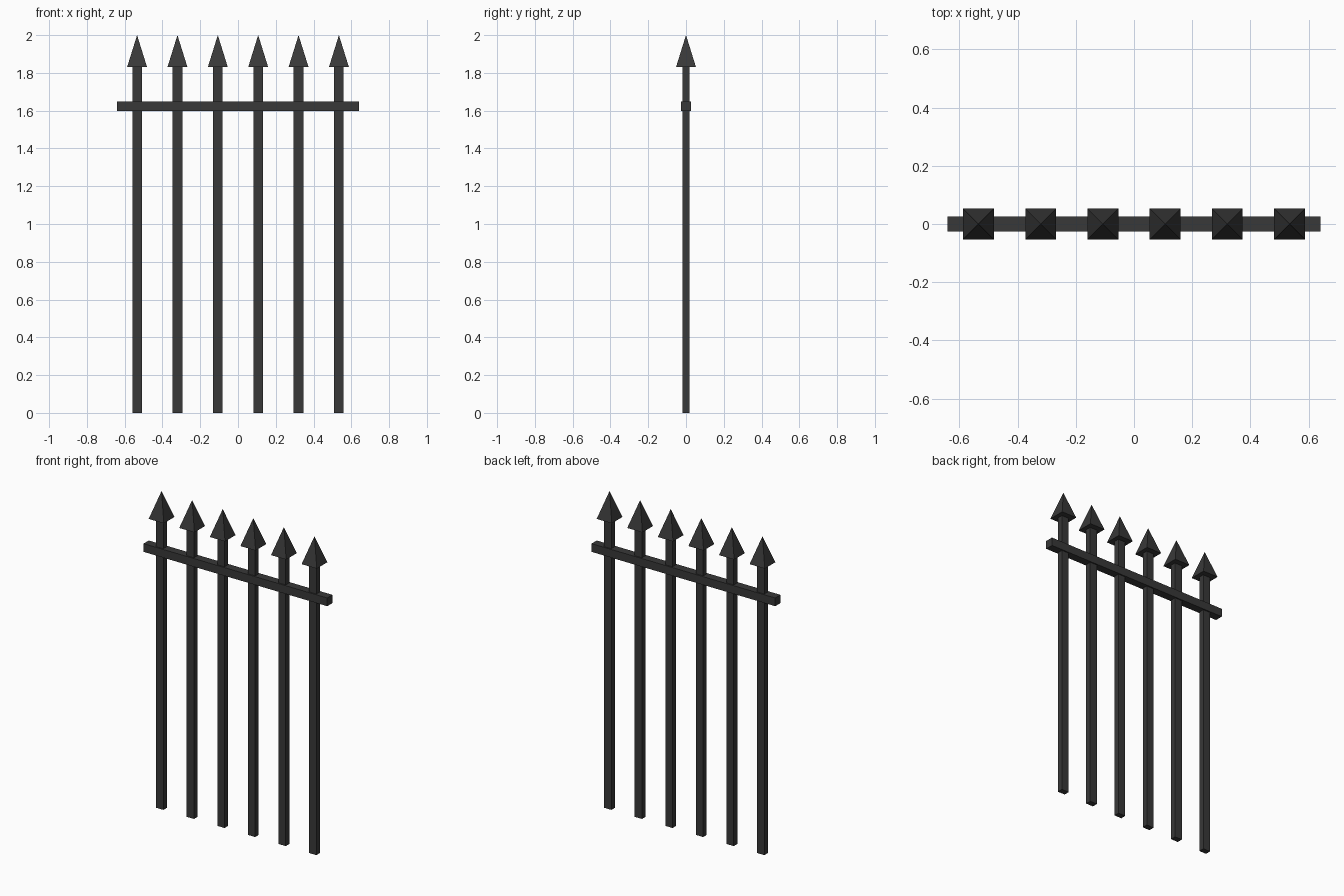
import bpy, bmesh, math
from mathutils import Matrix

if "Cube" in bpy.data.objects:
    bpy.data.objects.remove(bpy.data.objects["Cube"])

iron = bpy.data.materials.new("dark iron")
iron.diffuse_color = (0.04, 0.04, 0.04, 1)
iron.use_nodes = True
iron.node_tree.nodes["Principled BSDF"].inputs["Base Color"].default_value = iron.diffuse_color


def finish(name, bm):
    mesh = bpy.data.meshes.new(name)
    bm.to_mesh(mesh)
    bm.free()
    mesh.materials.append(iron)
    obj = bpy.data.objects.new(name, mesh)
    bpy.context.collection.objects.link(obj)


def box(name, size, centre):
    bm = bmesh.new()
    bmesh.ops.create_cube(bm, size=1, matrix=Matrix.Translation(centre) @ Matrix.Diagonal((*size, 1)))
    finish(name, bm)


def spike(name, x, width, z0, z1):
    # four-sided pyramid with its sides facing the axes
    bm = bmesh.new()
    place = Matrix.Translation((x, 0, (z0 + z1) / 2)) @ Matrix.Rotation(math.pi / 4, 4, 'Z')
    bmesh.ops.create_cone(bm, cap_ends=True, segments=4, radius1=width / math.sqrt(2),
                          radius2=0, depth=z1 - z0, matrix=place)
    bmesh.ops.remove_doubles(bm, verts=bm.verts, dist=1e-5)
    finish(name, bm)


# upright bars with spear tips
for i in range(6):
    x = (i - 2.5) * 0.2137
    box(f"bar_{i + 1}", (0.051, 0.036, 1.832), (x, 0, 0.916))
    spike(f"spear_tip_{i + 1}", x, 0.106, 1.83, 2.0)

# cross rail
box("rail", (1.283, 0.052, 0.052), (0, 0, 1.623))
